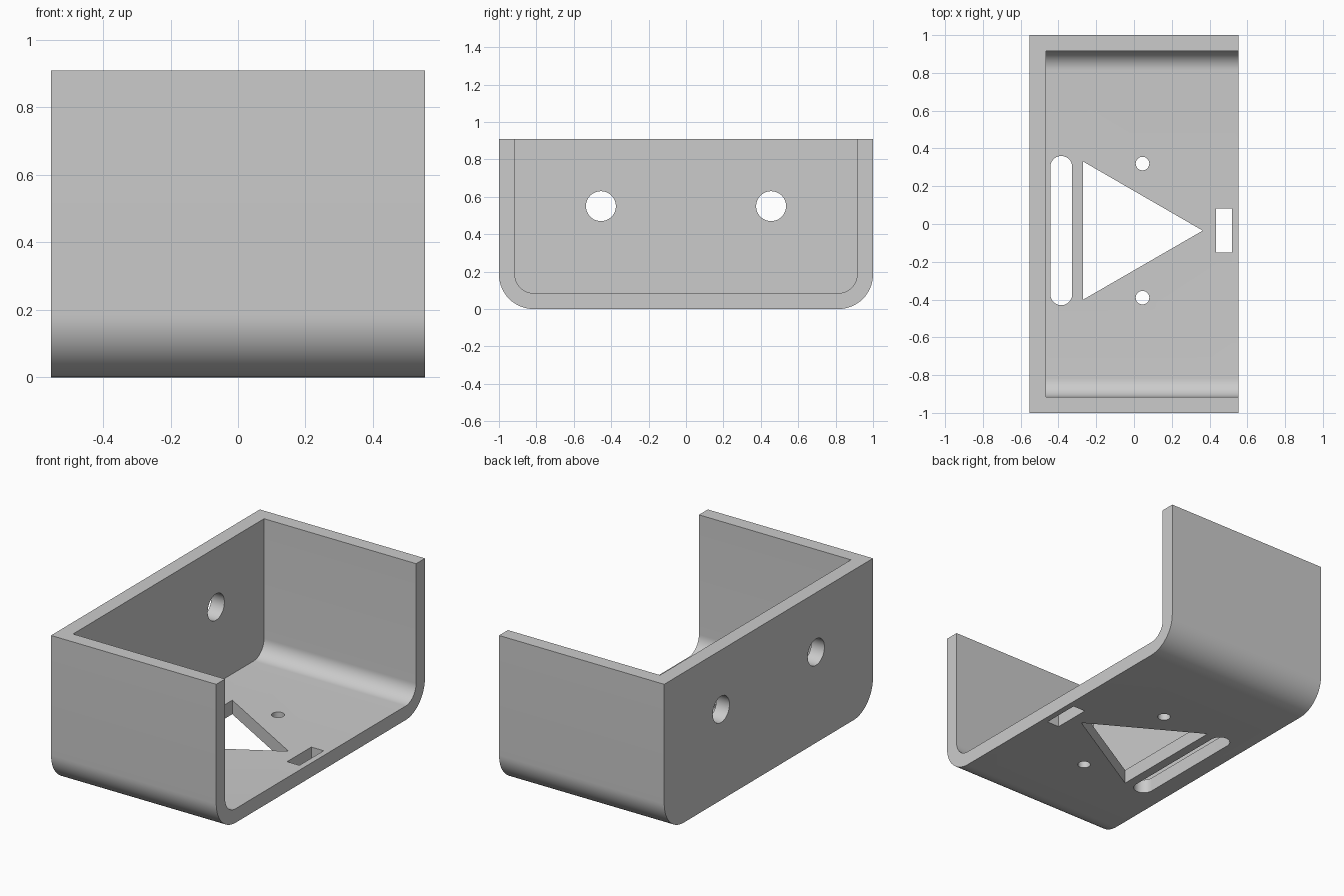
import bpy, bmesh
from math import cos, sin, pi
from mathutils import Matrix, Vector

if "Cube" in bpy.data.objects:
    bpy.data.objects.remove(bpy.data.objects["Cube"], do_unlink=True)

WIDTH, HEIGHT, WALL = 1.108, 0.91, 0.085
BACK = -WIDTH / 2

grey = bpy.data.materials.new("plain grey")
grey.use_nodes = True
grey.diffuse_color = (0.6, 0.6, 0.6, 1)
grey.node_tree.nodes["Principled BSDF"].inputs["Base Color"].default_value = (0.6, 0.6, 0.6, 1)


def arc(cx, cy, r, start, end, steps):
    return [(cx + r * cos(start + (end - start) * i / steps),
             cy + r * sin(start + (end - start) * i / steps)) for i in range(steps + 1)]


def circle(cx, cy, r, steps=48):
    return arc(cx, cy, r, 0, 2 * pi, steps)[:-1]


def tray_profile(half, bottom, top, r):
    """Rectangle with rounded bottom corners, in (y, z)."""
    return ([(half, top), (-half, top)]
            + arc(-half + r, bottom + r, r, pi, 1.5 * pi, 16)
            + arc(half - r, bottom + r, r, 1.5 * pi, 2 * pi, 16))


def prism(name, profile, axis, start, end):
    """Extrude a profile along z (x, y points) or along x (y, z points)."""
    bm = bmesh.new()
    place = (lambda a, b: (a, b, start)) if axis == "z" else (lambda a, b: (start, a, b))
    face = bm.faces.new([bm.verts.new(place(a, b)) for a, b in profile])
    move = Vector((0, 0, end - start)) if axis == "z" else Vector((end - start, 0, 0))
    grown = bmesh.ops.extrude_face_region(bm, geom=[face])["geom"]
    bmesh.ops.translate(bm, vec=move, verts=[g for g in grown if isinstance(g, bmesh.types.BMVert)])
    bmesh.ops.recalc_face_normals(bm, faces=bm.faces)
    mesh = bpy.data.meshes.new(name)
    bm.to_mesh(mesh)
    bm.free()
    mesh.materials.append(grey)
    obj = bpy.data.objects.new(name, mesh)
    bpy.context.collection.objects.link(obj)
    return obj


# Bracket body: rounded block, open at the top and one side
bracket = prism("bracket", tray_profile(1, 0, HEIGHT, 0.185), "x", BACK, -BACK)
cutters = [prism("hollow_cutter", tray_profile(1 - WALL, WALL, HEIGHT + 0.2, 0.1),
                 "x", BACK + WALL + 0.003, 1)]

# Two round holes in the back wall
for side in (-1, 1):
    cutters.append(prism("wall_hole_cutter", circle(0.455 * side, 0.55, 0.08), "x", -0.8, -0.4))

# Floor openings, mirrored about a line slightly off centre
MID = -0.035
floor_shapes = {
    "slot_cutter": arc(-0.385, MID + 0.337, 0.058, 0, pi, 20)
                   + arc(-0.385, MID - 0.337, 0.058, pi, 2 * pi, 20),
    "triangle_cutter": [(-0.27, MID - 0.366), (0.364, MID), (-0.27, MID + 0.366)],
    "rectangle_cutter": [(x, MID + y) for x, y in
                         ((0.435, -0.116), (0.518, -0.116), (0.518, 0.116), (0.435, 0.116))],
    "left_pin_hole_cutter": circle(0.045, MID + 0.355, 0.036, 32),
    "right_pin_hole_cutter": circle(0.045, MID - 0.355, 0.036, 32),
}
for name, shape in floor_shapes.items():
    cutters.append(prism(name, shape, "z", -0.2, 0.2))

# Cut everything, then drop the cutters
for cutter in cutters:
    mod = bracket.modifiers.new(cutter.name, "BOOLEAN")
    mod.operation = "DIFFERENCE"
    mod.solver = "EXACT"
    mod.object = cutter
    cutter.hide_render = True
bpy.context.view_layer.objects.active = bracket
bpy.ops.object.select_all(action="DESELECT")
bracket.select_set(True)
for mod in list(bracket.modifiers):
    bpy.ops.object.modifier_apply(modifier=mod.name)
for cutter in cutters:
    bpy.data.objects.remove(cutter, do_unlink=True)

bpy.ops.object.shade_smooth_by_angle(angle=pi / 6)
